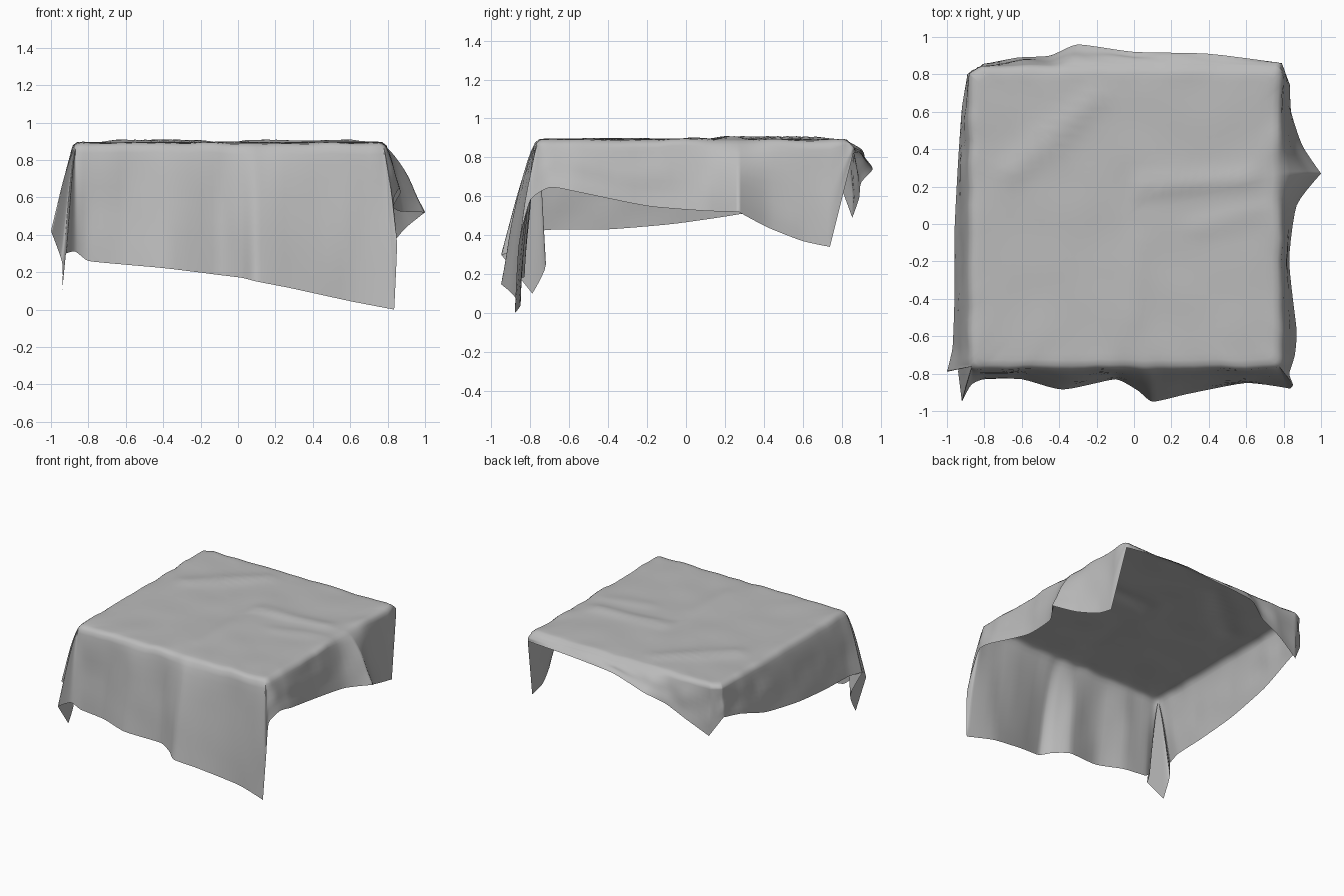
import bpy, bmesh, math
from mathutils import Vector, noise

if "Cube" in bpy.data.objects:
    bpy.data.objects.remove(bpy.data.objects["Cube"])

# Hem of the cloth, counter-clockwise from the front-left corner
HEM = [
    (-.80, -.83, .26), (-.60, -.83, .24), (-.38, -.885, .22), (-.10, -.83, .185),
    (.02, -.89, .17), (.10, -.95, .15), (.28, -.91, .115), (.60, -.85, .045),
    (.835, -.88, 0), (.85, -.86, .35), (.83, -.80, .58), (.86, -.70, .645),  # front-right
    (.87, -.57, .625), (.83, -.20, .55), (.87, .10, .525), (1.0, .27, .52),
    (.90, .42, .44), (.84, .60, .37), (.835, .74, .34), (.79, .86, .82),
    (.40, .91, .83), (0, .92, .80), (-.30, .96, .74), (-.45, .90, .67),
    (-.62, .89, .59), (-.80, .855, .49), (-.89, .80, .64),            # back-left corner
    (-.92, .62, .61), (-.94, .34, .52), (-.96, -.05, .46), (-.96, -.40, .43),
    (-.97, -.66, .43), (-1.0, -.79, .42),
    (-.94, -.72, .25), (-.94, -.79, .10), (-.92, -.95, .30), (-.87, -.86, .31),
]
X0, X1, Y0, Y1 = -.88, .79, -.775, .845     # edges of the hidden table
SUB = 5
CENTRE = Vector((-.045, .035))


def spline(points, sub):
    """Closed spline through the points; sharp turns stay pointed."""
    out, n = [], len(points)
    pts = [Vector(p) for p in points]

    def tangent(p, q, r, seg):
        if (q - p).normalized().dot((r - q).normalized()) < .45:
            return Vector((0, 0, 0))
        return (r - p).normalized() * min(seg, (q - p).length, (r - q).length) * .7
    for i in range(n):
        a, b, c, d = (pts[(i + k) % n] for k in (-1, 0, 1, 2))
        seg = (c - b).length
        m0, m1 = tangent(a, b, c, seg), tangent(b, c, d, seg)
        for k in range(sub):
            t = k / sub
            out.append(b * (2*t**3 - 3*t**2 + 1) + m0 * (t**3 - 2*t**2 + t)
                       + c * (3*t**2 - 2*t**3) + m1 * (t**3 - t**2))
    return out


def table_edge(hem):
    """Nearest points on the table edge, kept in order along the left side."""
    rim, low = [], Y1
    for p in hem:
        r = Vector((min(X1, max(X0, p.x)), min(Y1, max(Y0, p.y))))
        if r.x < X0 + .001 and r.y < Y1:
            low = r.y = min(low, r.y)
        rim.append(r)
    # round the corners and let the edge waver a little
    for r in rim:
        cx = min(X1 - .05, max(X0 + .05, r.x))
        cy = min(Y1 - .05, max(Y0 + .05, r.y))
        d = Vector((r.x - cx, r.y - cy))
        if d.length > .05:
            d *= .05 / d.length
        w = 1 + .012 * noise.noise(Vector((r.x * 8, r.y * 8, 3)))
        r.x, r.y = (cx + d.x) * w, (cy + d.y) * w
    return rim


def ridge(x, y, p, q, width, height):
    """Soft crease on the top running from p to q."""
    p, q, v = Vector(p), Vector(q), Vector((x, y))
    d = q - p
    t = max(0, min(1, (v - p).dot(d) / d.length_squared))
    return height * math.exp(-((v - p - d * t).length / width) ** 2)


def top_z(x, y):
    return (.893 + ridge(x, y, (-.65, .28), (-.2, .68), .06, .015)
            + ridge(x, y, (.05, .2), (.6, .24), .06, .014)
            + ridge(x, y, (.35, -.02), (.7, .08), .06, .008)
            + ridge(x, y, (.0, -.5), (.02, -.1), .07, .006)
            + .006 * noise.noise(Vector((x * 4, y * 4, 0))))


hem = spline(HEM, SUB)
rim = table_edge(hem)
bm = bmesh.new()
rings = []

# Top of the cloth: rings growing from the centre to the table edge
for s in (.06, .12, .18, .24, .3, .36, .42, .48, .54, .6, .66, .72, .78, .84, .9, .94, .975, 1):
    ring = []
    for r in rim:
        p = CENTRE + (r - CENTRE) * s
        drop = .022 if s == 1 else .004 if s > .95 else 0
        rumple = .012 * max(0, s - .85) / .15 * noise.noise(Vector((r.x * 7, r.y * 7, 1)))
        ring.append(bm.verts.new((p.x, p.y, top_z(p.x, p.y) - drop + rumple)))
    rings.append(ring)

# Hanging skirt: from the table edge down to the hem
edge = rings[-1]
for t in (.05, .12, .22, .34, .46, .58, .7, .8, .9, 1):
    ring = []
    for r, h, e in zip(rim, hem, edge):
        p = r.lerp(h.xy, t ** .75)
        w = .015 * math.sin(math.pi * t) * noise.noise(Vector((r.x * 6, r.y * 6, t * 2)))
        out = (h.xy - r).normalized() * w
        z0 = e.co.z
        ring.append(bm.verts.new((p.x + out.x, p.y + out.y, max(0, z0 + (h.z - z0) * t))))
    rings.append(ring)

n = len(hem)
mid = bm.verts.new((CENTRE.x, CENTRE.y, top_z(*CENTRE)))
for i in range(n):
    j = (i + 1) % n
    bm.faces.new((mid, rings[0][i], rings[0][j]))
    for a, b in zip(rings, rings[1:]):
        bm.faces.new((a[i], b[i], b[j], a[j]))
bmesh.ops.remove_doubles(bm, verts=bm.verts, dist=.0008)
bmesh.ops.dissolve_degenerate(bm, edges=bm.edges, dist=.0001)

mesh = bpy.data.meshes.new("draped_cloth")
bm.to_mesh(mesh)
bm.free()
cloth = bpy.data.objects.new("draped_cloth", mesh)
bpy.context.collection.objects.link(cloth)
for poly in mesh.polygons:
    poly.use_smooth = True

# Mid-grey fabric
fabric = bpy.data.materials.new("grey_fabric")
fabric.diffuse_color = (.5, .5, .5, 1)
fabric.use_nodes = True
fabric.node_tree.nodes["Principled BSDF"].inputs["Base Color"].default_value = fabric.diffuse_color
mesh.materials.append(fabric)
